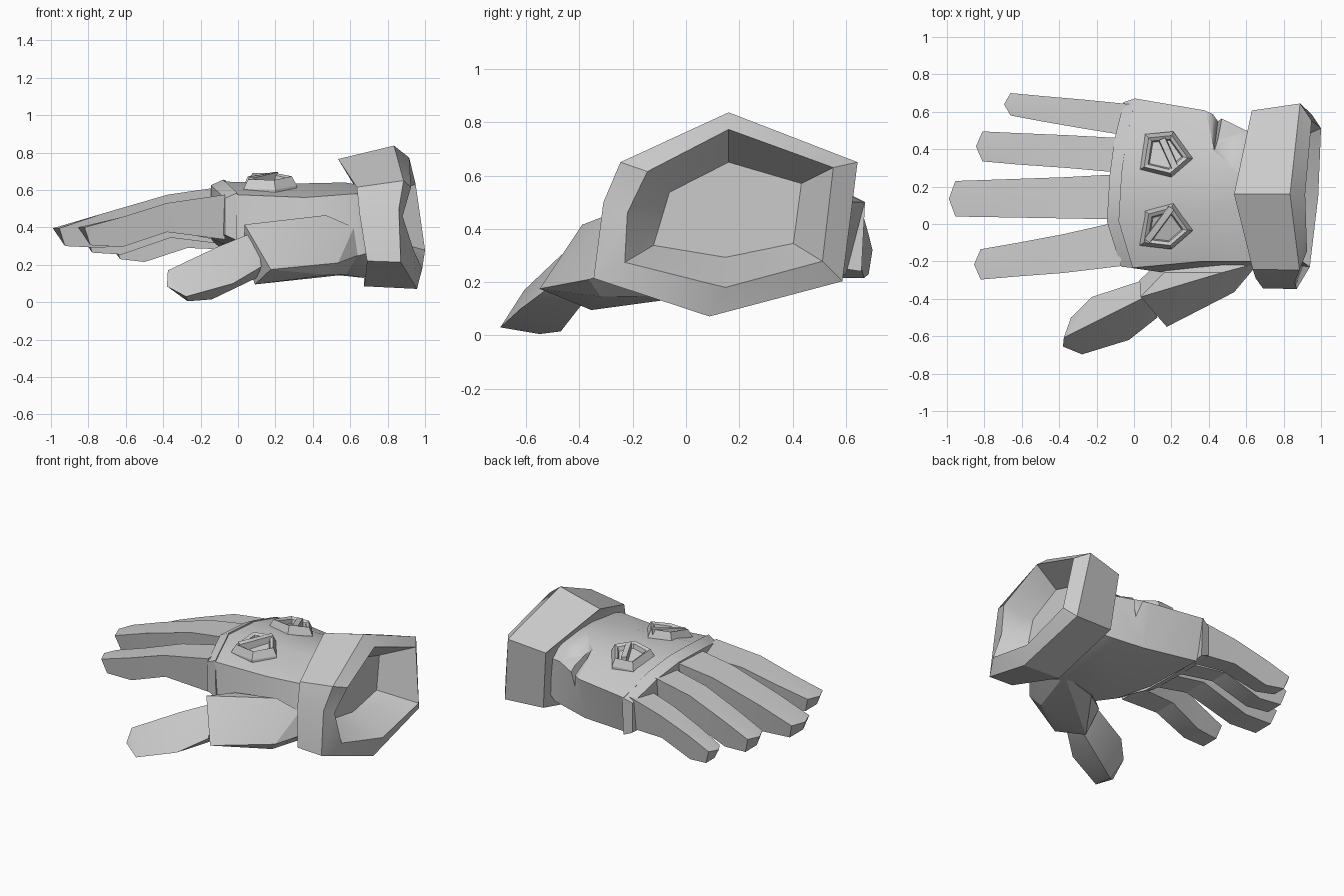
import bpy, bmesh, math
from mathutils import Vector

grey = bpy.data.materials.new("plain grey")
grey.diffuse_color = (0.6, 0.6, 0.6, 1)


def finish(name, bm, angle=30):
    bmesh.ops.recalc_face_normals(bm, faces=bm.faces)
    me = bpy.data.meshes.new(name)
    bm.to_mesh(me)
    bm.free()
    ob = bpy.data.objects.new(name, me)
    bpy.context.collection.objects.link(ob)
    me.materials.append(grey)
    smooth(ob, angle)
    return ob


def smooth(ob, angle=30):
    bpy.ops.object.select_all(action='DESELECT')
    ob.select_set(True)
    bpy.context.view_layer.objects.active = ob
    bpy.ops.object.shade_smooth_by_angle(angle=math.radians(angle))


def loft(name, rings, angle=30):
    """Skin matching rings of points and close both ends."""
    bm = bmesh.new()
    vs = [[bm.verts.new(p) for p in r] for r in rings]
    n = len(vs[0])
    for a, b in zip(vs, vs[1:]):
        for i in range(n):
            j = (i + 1) % n
            bm.faces.new((a[i], a[j], b[j], b[i]))
    bm.faces.new(vs[0])
    bm.faces.new(vs[-1])
    return finish(name, bm, angle)


def hull(name, pts, angle=20):
    bm = bmesh.new()
    for p in pts:
        bm.verts.new(p)
    bmesh.ops.convex_hull(bm, input=bm.verts)
    bmesh.ops.dissolve_limit(bm, angle_limit=0.03, verts=bm.verts, edges=bm.edges)
    return finish(name, bm, angle)


# Cuff: seven-sided flared ring with a recessed opening
wrist = [(.535, .16, .765), (.63, .607, .61), (.67, .575, .215), (.675, .088, .085),
         (.69, -.345, .22), (.65, -.29, .47), (.635, -.243, .615)]
outer = [(.834, .16, .837), (.888, .644, .65), (.95, .587, .203), (.957, .088, .071),
         (.87, -.347, .214), (.86, -.31, .50), (.885, -.246, .65)]
inner = [(.915, .16, .773), (.95, .553, .63), (1.0, .512, .278), (.985, .148, .18),
         (.94, -.23, .274), (.88, -.22, .46), (.925, -.145, .615)]
floor = [(.76, .16, .65), (.76, .433, .57), (.76, .403, .345), (.76, .148, .293),
         (.76, -.122, .338), (.76, -.092, .437), (.76, -.062, .537)]
mid = Vector((.66, .15, .42))
neck = [(max(p[0] + .03, .6), *(mid.lerp(Vector(p), .78)[1:])) for p in wrist]
loft("cuff", [neck, wrist, outer, inner, floor])

# Hand body: knuckles to wrist
knuckle = [(0, .672, .50), (-.05, .46, .60), (-.07, .27, .64), (-.09, .015, .645),
           (-.015, -.235, .575), (-.03, -.2, .33), (-.05, .1, .29), (0, .6, .23)]
palm = [(.38, .607, .50), (.38, .42, .60), (.36, .25, .625), (.34, .05, .635),
        (.36, -.2, .56), (.3, -.28, .2), (.3, .1, .17), (.38, .54, .21)]
heel = [(.60, .50, .52), (.60, .42, .60), (.58, .25, .635), (.57, .1, .64),
        (.63, -.2, .58), (.65, -.24, .25), (.67, .08, .13), (.65, .48, .23)]
end = [(.71, *(mid.lerp(Vector(p), .9)[1:])) for p in heel]
hand = loft("hand", [knuckle, palm, heel, end], 35)

# Wedge notch in the outer edge of the hand
notch = hull("notch_cutter", [(.36, .75, .72), (.55, .75, .72), (.43, .38, .72),
                              (.43, .40, .56), (.46, .64, .30)])
notch.hide_render = True
notch.hide_viewport = True
mod = hand.modifiers.new("notch", 'BOOLEAN')
mod.object = notch
mod.operation = 'DIFFERENCE'
mod.solver = 'EXACT'

# Knuckle band in front of the hand
rows = [(0, .672, .50, .24), (-.05, .465, .605, .27), (-.075, .27, .65, .29),
        (-.09, .015, .655, .31), (-.015, -.235, .585, .33)]
band = []
for x, y, z, low in rows:
    band.append([(x + .01, y, z), (x - .055, y * .97, z - .03),
                 (x - .055, y * .97, low + .03), (x + .01, y * .98, low)])
loft("knuckle_band", band)

# Fingers: base, middle and tip stations as (x, y_low, y_high, z_low, z_high)
fingers = {
    "index_finger": [(-.07, -.225, .015, .335, .575), (-.38, -.262, -.055, .375, .53),
                     (-.62, -.28, -.1, .295, .455), (-.82, -.297, -.135, .305, .40)],
    "middle_finger": [(-.10, .025, .265, .33, .615), (-.375, .03, .25, .385, .575),
                      (-.72, .036, .238, .29, .475), (-.955, .04, .23, .30, .395)],
    "ring_finger": [(-.08, .275, .46, .31, .58), (-.36, .30, .475, .345, .535),
                    (-.62, .318, .486, .255, .44), (-.81, .335, .495, .265, .365)],
    "little_finger": [(-.02, .47, .64, .28, .50), (-.27, .51, .665, .29, .45),
                      (-.5, .55, .685, .215, .38), (-.66, .58, .70, .23, .32)],
}
for name, stations in fingers.items():
    rings = []
    for i, (x, a, b, lo, hi) in enumerate(stations):
        tip = i == len(stations) - 1
        nose = .035 if tip else 0
        back = .03 if tip else 0
        g = (b - a) * .12
        rings.append([(x, a, hi), (x - nose, (a + b) / 2, hi), (x, b, hi),
                      (x + back, b - g, lo), (x + back, a + g, lo)])
    loft(name, rings, 25)

# Thumb and its base
hull("thumb_base", [(.035, -.39, .415), (.175, -.55, .175), (.09, -.355, .095),
                    (.03, -.30, .28), (.16, -.26, .42), (.47, -.26, .465),
                    (.535, -.365, .21), (.48, -.32, .145), (.64, -.24, .25),
                    (.3, -.05, .16), (.6, .05, .15), (.62, -.22, .4)])
hull("thumb", [(.10, -.37, .38), (.125, -.50, .19), (.10, -.38, .13), (.05, -.30, .28),
               (-.10, -.47, .30), (-.225, -.39, .20), (-.027, -.62, .10), (-.14, -.47, .015),
               (-.375, -.607, .17), (-.337, -.50, .14), (-.38, -.655, .085),
               (-.278, -.697, .03), (-.27, -.55, .005)])


# Pentagon studs on the back of the hand, each with a slanted bar inside
def stud(name, plan, height, bar):
    c = Vector((sum(p[0] for p in plan) / 5, sum(p[1] for p in plan) / 5))

    def ring(scale, up):
        return [(*(c + (Vector(p) - c) * scale), height(p[1]) + up) for p in plan]
    loft(name, [ring(1, -.06), ring(1, .0), ring(.82, .05), ring(.66, .04), ring(.6, .012)], 15)
    p, q = Vector(bar[0]), Vector(bar[1])
    side = (q - p).normalized().orthogonal() * .024
    pts = []
    for e in (p, q):
        for s in (-1, 1):
            f = e + side * s
            pts += [(*f, height(f.y) - .03), (*(e + side * s * .7), height(f.y) + .055)]
    hull(name + "_bar", pts)


stud("outer_stud", [(.06, .48), (.21, .495), (.315, .35), (.2, .25), (.03, .29)],
     lambda y: .632 - max(0, y - .25) * .17, [(.15, .455), (.22, .30)])
stud("inner_stud", [(.06, .07), (.21, .11), (.315, -.035), (.2, -.135), (.03, -.115)],
     lambda y: .64 + min(0, y - .05) * .2, [(.07, -.09), (.2, .085)])
